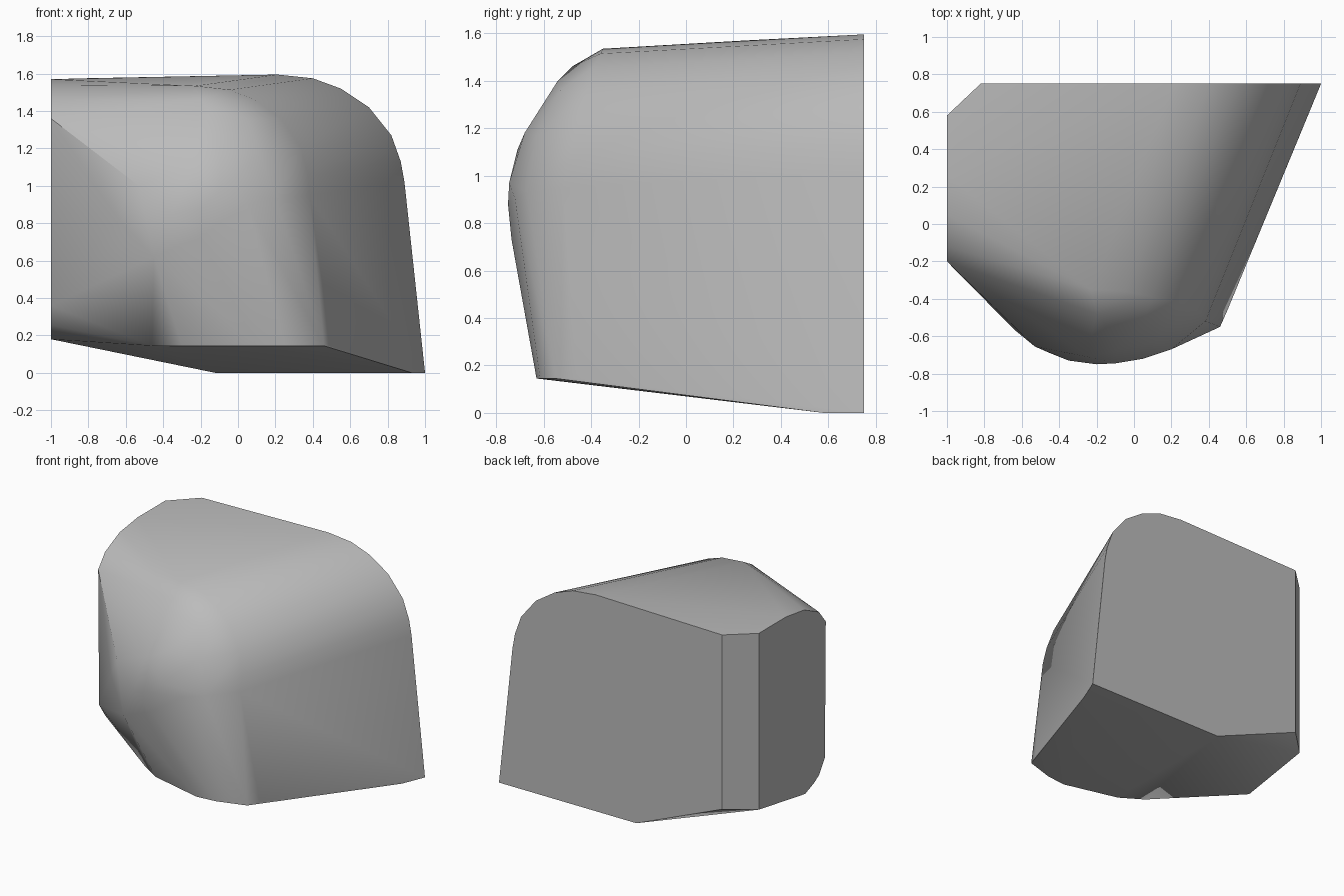
import bpy
import bmesh
import math

cube = bpy.data.objects.get("Cube")
if cube:
    bpy.data.objects.remove(cube, do_unlink=True)

BACK = 0.75      # plane of the flat back
LEFT_CUT = -1.0  # plane of the flat side cut
SLANT = 0.4      # how far the rounded side leans inwards per unit of depth
SINK = 0.055     # how far the top drops per unit of depth


def make_material(name, value):
    material = bpy.data.materials.new(name)
    material.use_nodes = True
    colour = (value, value, value, 1.0)
    material.diffuse_color = colour
    material.node_tree.nodes["Principled BSDF"].inputs["Base Color"].default_value = colour
    return material


def hull_object(name, points, material):
    """Wrap a convex skin around the section points and merge flat areas."""
    bm = bmesh.new()
    for point in points:
        bm.verts.new(point)
    result = bmesh.ops.convex_hull(bm, input=bm.verts[:])
    unused = {item for key in ("geom_interior", "geom_unused") for item in result[key]
              if isinstance(item, bmesh.types.BMVert)}
    bmesh.ops.delete(bm, geom=[v for v in unused if v.is_valid], context="VERTS")
    bmesh.ops.dissolve_limit(bm, angle_limit=math.radians(1.0),
                             verts=bm.verts[:], edges=bm.edges[:])
    bmesh.ops.recalc_face_normals(bm, faces=bm.faces[:])
    mesh = bpy.data.meshes.new(name)
    bm.to_mesh(mesh)
    bm.free()
    mesh.materials.append(material)
    obj = bpy.data.objects.new(name, mesh)
    bpy.context.collection.objects.link(obj)
    return obj


# Rounded shoulder profile on the back plane: x, z and the depth where it ends
shoulder = [(0.89, 1.02, -0.52), (0.87, 1.13, -0.49), (0.82, 1.27, -0.46),
            (0.7, 1.42, -0.42), (0.55, 1.52, -0.39), (0.4, 1.575, -0.36),
            (0.21, 1.595, -0.35)]
points = []
for x, z, end in shoulder:
    depth = BACK - end
    points.append((x, BACK, z))
    points.append((x - SLANT * depth, end, z - SINK * depth))

# Remaining corners of the flat back
points += [(x, BACK, z) for x, z in
           [(1, 0), (-0.12, 0), (-0.82, 0.29), (-0.82, 1.575)]]

# Outline of the flat side cut, in y and z
side_cut = [(0.58, 0.27), (0.04, 0.18), (-0.06, 0.22), (-0.12, 0.255), (-0.19, 0.36),
            (-0.2, 1.36), (-0.12, 1.46), (0.05, 1.54), (0.26, 1.57), (0.58, 1.57)]
points += [(LEFT_CUT, y, z) for y, z in side_cut]

# Lower front rim, all at one height, and the flat heel behind it
rim = [(-0.46, -0.43), (-0.3, -0.53), (0.1, -0.63), (0.25, -0.615),
       (0.46, -0.55), (0.5, -0.46)]
points += [(x, y, 0.145) for x, y in rim]
points.append((0.93, 0.58, 0))

# Bulging front, around its widest level
points += [(-0.64, -0.565, 0.82), (-0.53, -0.655, 1), (-0.45, -0.69, 0.62),
           (-0.35, -0.73, 0.85), (-0.2, -0.75, 0.88), (-0.1, -0.745, 0.97),
           (0.05, -0.72, 0.9), (0.2, -0.67, 0.93), (-0.2, -0.735, 0.73)]

# Front brow, curving back up to the top
points += [(-0.25, -0.71, 1.11), (-0.1, -0.68, 1.18), (0.12, -0.63, 1.17),
           (-0.15, -0.54, 1.4), (0.05, -0.53, 1.36), (-0.2, -0.48, 1.46)]

body = hull_object("rounded_block", points, make_material("plain grey", 0.5))

# Smooth the curved areas and keep the cut faces crisp
bpy.ops.object.select_all(action="DESELECT")
body.select_set(True)
bpy.context.view_layer.objects.active = body
bpy.ops.object.shade_smooth_by_angle(angle=math.radians(32))
